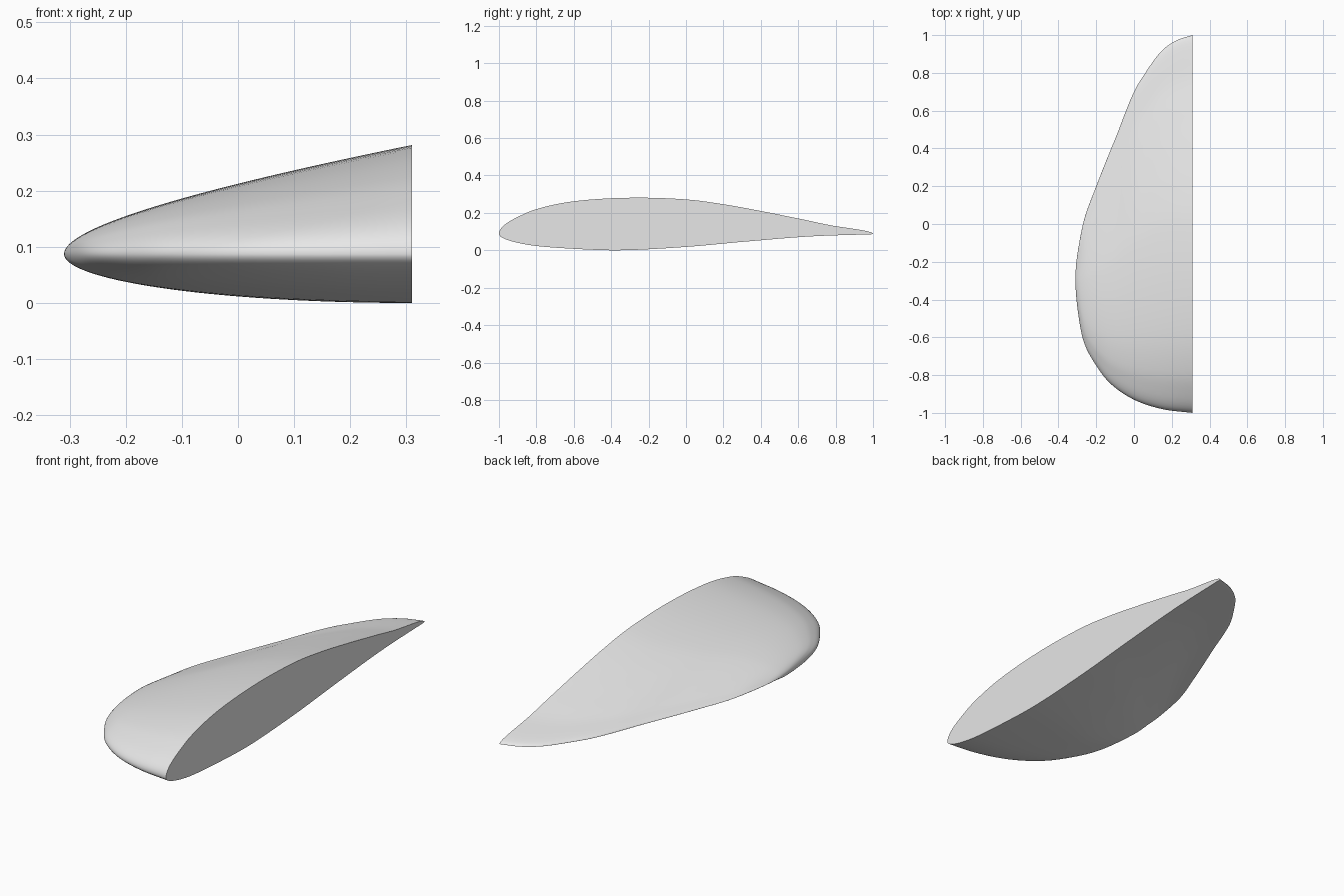
import bpy
import bmesh
import math

cube = bpy.data.objects.get("Cube")
if cube:
    bpy.data.objects.remove(cube, do_unlink=True)

HALF_SPAN = 0.31     # root plane at +x, tip at -x
EDGE_Z = 0.087       # height of the rim where top and bottom meet
SPAN_STEPS = 48
CHORD_STEPS = 56


def span_param(x):
    return math.sqrt((x + HALF_SPAN) / (2 * HALF_SPAN))


def chord_param(y):
    return math.acos(-y) / math.pi


def smooth_curve(points, param):
    """Return a smooth function through (position, value) points."""
    ks = [param(p[0]) for p in points]
    vs = [p[1] for p in points]
    last = len(ks) - 1

    def slope(i):
        a, b = max(i - 1, 0), min(i + 1, last)
        return (vs[b] - vs[a]) / (ks[b] - ks[a])

    def evaluate(k):
        i = 0
        while i < last - 1 and k > ks[i + 1]:
            i += 1
        h = ks[i + 1] - ks[i]
        f = (k - ks[i]) / h
        blend = f * f * (3 - 2 * f)
        ease = f * (1 - f) * h
        return (vs[i] + (vs[i + 1] - vs[i]) * blend
                + ease * ((1 - f) * slope(i) - f * slope(i + 1)))
    return evaluate


# Plan outline: leading and trailing edge, as (x, y)
leading = smooth_curve([(-0.31, -0.29), (-0.3, -0.44), (-0.27, -0.61), (-0.2, -0.75),
                        (-0.13, -0.84), (0, -0.93), (0.15, -0.98), (0.31, -1)], span_param)
trailing = smooth_curve([(-0.31, -0.29), (-0.295, -0.13), (-0.265, 0.02), (-0.2, 0.2),
                         (-0.1, 0.45), (0, 0.7), (0.06, 0.8), (0.14, 0.91),
                         (0.22, 0.97), (0.31, 1)], span_param)

# Root section: upper and lower surface, as (y, z)
upper = smooth_curve([(-1, EDGE_Z), (-0.9, 0.178), (-0.8, 0.22), (-0.6, 0.262), (-0.3, 0.281),
                      (0, 0.272), (0.2, 0.246), (0.4, 0.21), (0.6, 0.17),
                      (0.8, 0.129), (1, EDGE_Z)], chord_param)
lower = smooth_curve([(-1, EDGE_Z), (-0.9, 0.04), (-0.8, 0.023), (-0.6, 0.008), (-0.35, 0),
                      (0, 0.018), (0.3, 0.045), (0.6, 0.07), (0.8, 0.08),
                      (1, EDGE_Z)], chord_param)


def section(bm, u):
    """One closed ring of the wing at span parameter u."""
    x = HALF_SPAN * (2 * u * u - 1)
    front, back = leading(u), trailing(u)
    top_scale = 0.7 * u + 0.3 * u * u
    bottom_scale = math.sqrt(max(0, 1 - (1 - u * u) ** 2))
    ring = []
    for j in range(2 * CHORD_STEPS):
        on_top = j <= CHORD_STEPS
        k = (j if on_top else 2 * CHORD_STEPS - j) / CHORD_STEPS
        y = front + (back - front) * (1 - math.cos(math.pi * k)) / 2
        surface, scale = (upper, top_scale) if on_top else (lower, bottom_scale)
        ring.append(bm.verts.new((x, y, EDGE_Z + (surface(k) - EDGE_Z) * scale)))
    return ring


# Wing body lofted from tip to root, closed by a flat root face
bm = bmesh.new()
rings = [section(bm, i / SPAN_STEPS) for i in range(SPAN_STEPS + 1)]
for a, b in zip(rings, rings[1:]):
    for j in range(len(a)):
        n = (j + 1) % len(a)
        bm.faces.new((a[j], a[n], b[n], b[j]))
bm.faces.new(rings[-1])
bmesh.ops.remove_doubles(bm, verts=bm.verts, dist=0.00001)
bmesh.ops.recalc_face_normals(bm, faces=bm.faces)
mesh = bpy.data.meshes.new("wing_half")
bm.to_mesh(mesh)
bm.free()

wing = bpy.data.objects.new("wing_half", mesh)
bpy.context.collection.objects.link(wing)

# Plain grey finish
grey = bpy.data.materials.new("light_grey")
grey.use_nodes = True
colour = (0.8, 0.8, 0.8, 1)
grey.diffuse_color = colour
grey.node_tree.nodes["Principled BSDF"].inputs["Base Color"].default_value = colour
mesh.materials.append(grey)

bpy.ops.object.select_all(action="DESELECT")
wing.select_set(True)
bpy.context.view_layer.objects.active = wing
bpy.ops.object.shade_smooth_by_angle(angle=math.radians(35))
